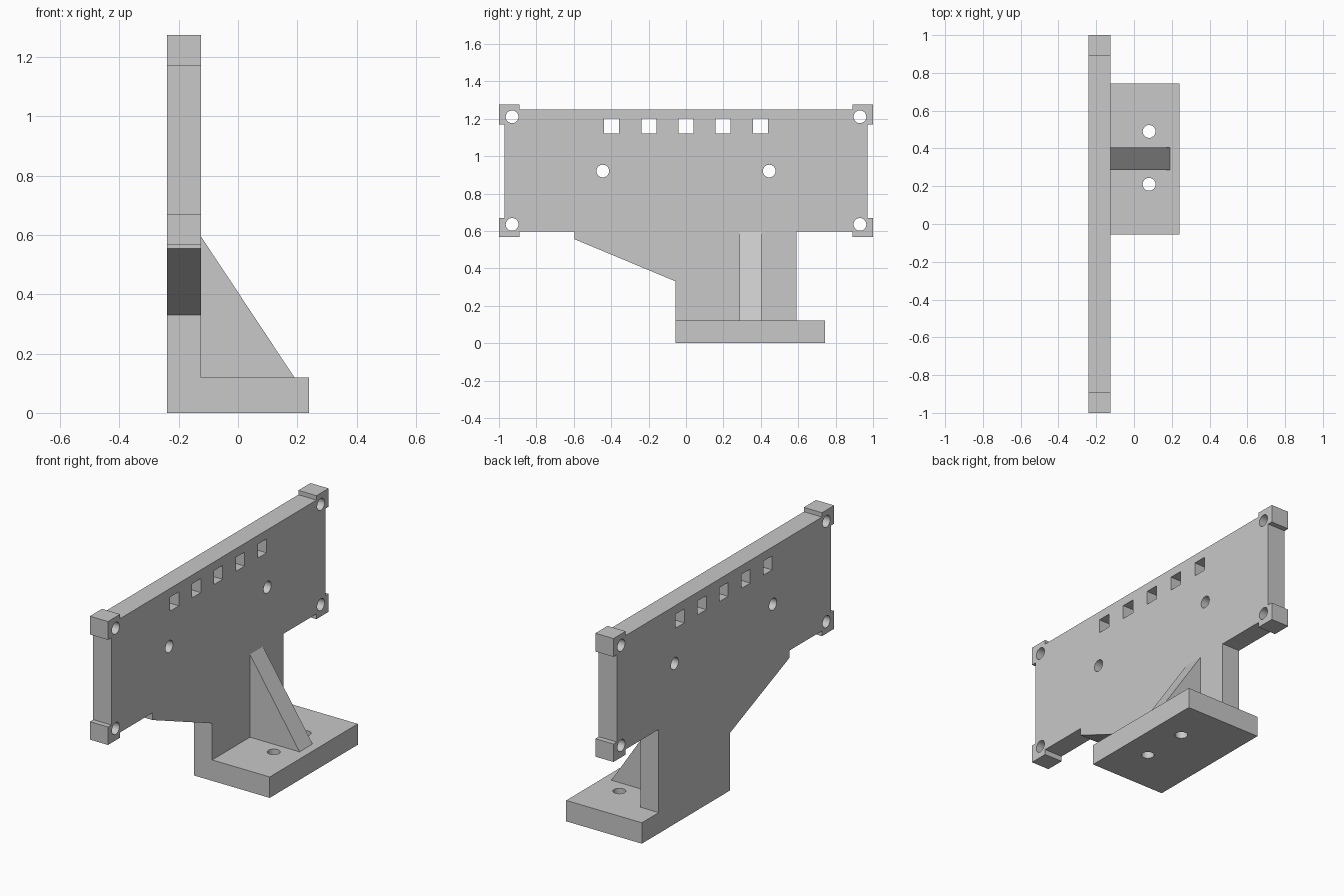
import bpy
import bmesh
from mathutils import Matrix, Vector

cube = bpy.data.objects.get("Cube")
if cube:
    bpy.data.objects.remove(cube, do_unlink=True)

grey = bpy.data.materials.new("light grey")
grey.use_nodes = True
colour = (0.58, 0.58, 0.58, 1)
grey.diffuse_color = colour
grey.node_tree.nodes["Principled BSDF"].inputs["Base Color"].default_value = colour

BACK, FACE, FRONT = -0.24, -0.125, 0.24   # plate back, plate face, foot edge
FOOT_TOP = 0.12
HOLE_R = 0.034


def finish(name, bm):
    bmesh.ops.recalc_face_normals(bm, faces=bm.faces)
    mesh = bpy.data.meshes.new(name)
    bm.to_mesh(mesh)
    bm.free()
    mesh.materials.append(grey)
    obj = bpy.data.objects.new(name, mesh)
    bpy.context.collection.objects.link(obj)
    return obj


def prism(name, points, sweep):
    """Extrude a closed outline along the sweep vector."""
    bm = bmesh.new()
    face = bm.faces.new([bm.verts.new(p) for p in points])
    out = bmesh.ops.extrude_face_region(bm, geom=[face])
    verts = [v for v in out["geom"] if isinstance(v, bmesh.types.BMVert)]
    bmesh.ops.translate(bm, verts=verts, vec=Vector(sweep))
    return finish(name, bm)


def add_hole(bm, centre, axis):
    rot = Matrix.Rotation(1.5707963, 4, "Y") if axis == "X" else Matrix()
    bmesh.ops.create_cone(bm, cap_ends=True, segments=32, radius1=HOLE_R,
                          radius2=HOLE_R, depth=0.4,
                          matrix=Matrix.Translation(centre) @ rot)


def cut(target, cutter):
    cutter.hide_render = True
    mod = target.modifiers.new("holes", "BOOLEAN")
    mod.operation = "DIFFERENCE"
    mod.solver = "EXACT"
    mod.object = cutter
    bpy.context.view_layer.objects.active = target
    bpy.ops.object.modifier_apply(modifier=mod.name)
    bpy.data.objects.remove(cutter, do_unlink=True)


# Upright plate: corner tabs, sloped shoulder and post in one outline
outline = [
    (-0.055, FOOT_TOP), (-0.055, 0.33), (-0.595, 0.555), (-0.595, 0.597),
    (-0.89, 0.597), (-0.89, 0.567), (-1, 0.567), (-1, 0.67), (-0.97, 0.67),
    (-0.97, 1.17), (-1, 1.17), (-1, 1.275), (-0.89, 1.275), (-0.89, 1.25),
    (0.89, 1.25), (0.89, 1.275), (1, 1.275), (1, 1.17), (0.97, 1.17),
    (0.97, 0.67), (1, 0.67), (1, 0.567), (0.89, 0.567), (0.89, 0.597),
    (0.59, 0.597), (0.59, FOOT_TOP),
]
plate = prism("upright_plate", [(BACK, y, z) for y, z in outline],
              (FACE - BACK, 0, 0))

# Screw holes and square windows through the plate
bm = bmesh.new()
for side in (-1, 1):
    for y, z in ((0.93, 1.21), (0.93, 0.635), (0.445, 0.92)):
        add_hole(bm, (BACK, side * y, z), "X")
for i in range(-2, 3):
    bmesh.ops.create_cube(bm, size=1, matrix=Matrix.Translation(
        (BACK, i * 0.199, 1.16)) @ Matrix.Diagonal((0.4, 0.08, 0.08, 1)))
cut(plate, finish("plate_cutter", bm))

# Foot with two screw holes
foot = prism("foot", [(BACK, -0.055, 0), (FRONT, -0.055, 0),
                      (FRONT, 0.743, 0), (BACK, 0.743, 0)], (0, 0, FOOT_TOP))
bm = bmesh.new()
for y in (0.21, 0.49):
    add_hole(bm, (0.08, y, FOOT_TOP / 2), "Z")
cut(foot, finish("foot_cutter", bm))

# Triangular brace between the foot and the plate
prism("brace", [(FACE, 0.287, FOOT_TOP), (0.19, 0.287, FOOT_TOP),
                (FACE, 0.287, 0.595)], (0, 0.118, 0))

# Round hole walls shade smoothly, edges stay sharp
for obj in (plate, foot):
    bpy.ops.object.select_all(action="DESELECT")
    obj.select_set(True)
    bpy.context.view_layer.objects.active = obj
    bpy.ops.object.shade_smooth_by_angle(angle=0.5)
